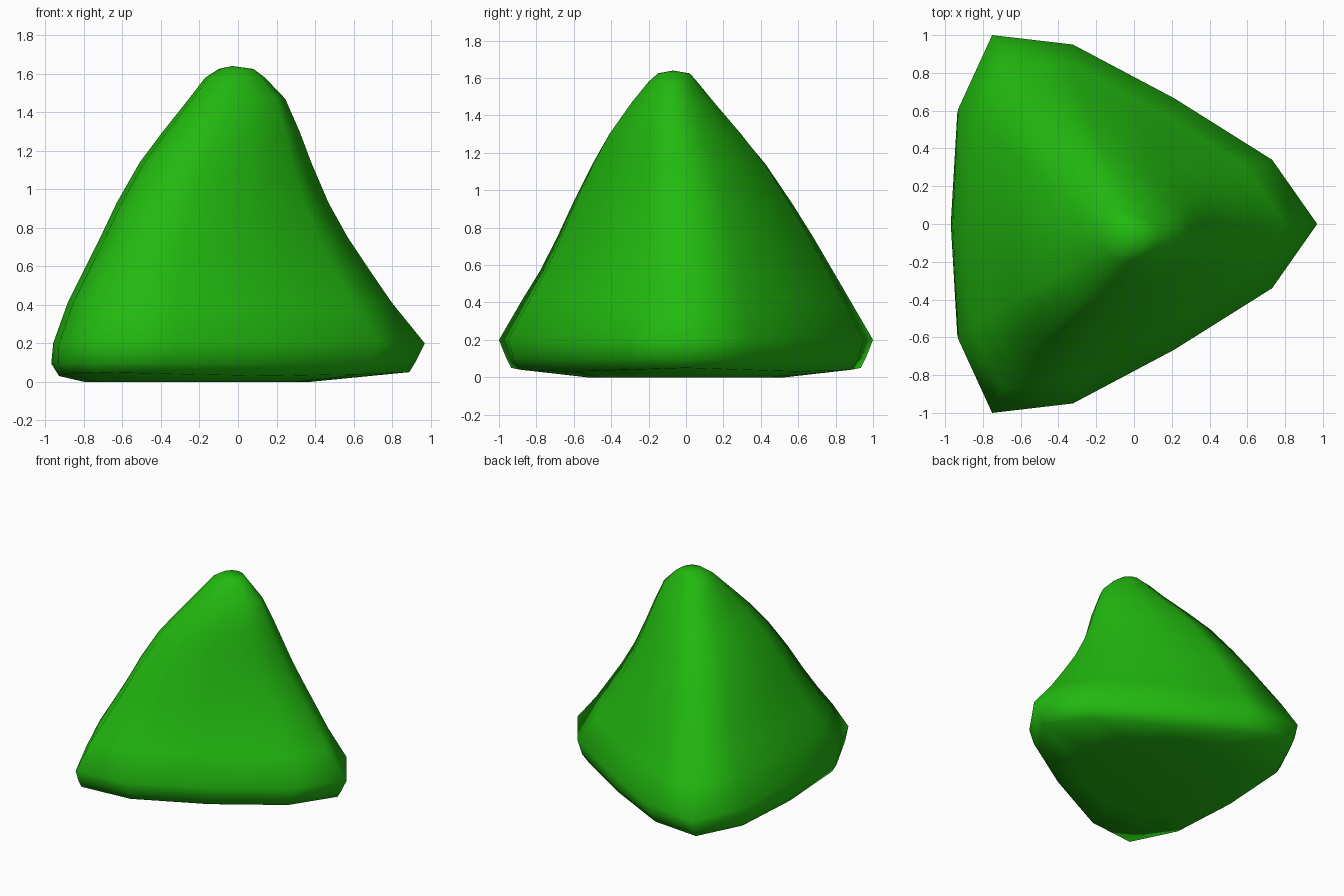
import bpy, bmesh, math

if "Cube" in bpy.data.objects:
    bpy.data.objects.remove(bpy.data.objects["Cube"])

green = bpy.data.materials.new("bright green")
green.diffuse_color = (0.016, 0.485, 0.005, 1)
green.use_nodes = True
green.node_tree.nodes["Principled BSDF"].inputs["Base Color"].default_value = green.diffuse_color

# Rounded-triangle footprint, half of it, mirrored across y
half = [(0.97, 0), (0.73, 0.34), (0.21, 0.665), (-0.33, 0.95), (-0.76, 1.0), (-0.94, 0.61), (-0.97, 0)]
outline = half + [(x, -y) for x, y in half[-2:0:-1]]
N = len(outline)


def fit(vals, lo, hi):
    a, b = min(vals), max(vals)
    return [lo + (v - a) / (b - a) * (hi - lo) for v in vals]


def section(t, x0, x1, y0, y1):
    """Footprint blended towards a circle by t, fitted to the given extents."""
    pts = []
    for i, (x, y) in enumerate(outline):
        a = 2 * math.pi * i / N
        pts.append(((1 - t) * x + t * math.cos(a), (1 - t) * y + t * math.sin(a)))
    return list(zip(fit([p[0] for p in pts], x0, x1), fit([p[1] for p in pts], y0, y1)))


# z at corners, z at edge middles, roundness, x range, y range
levels = [
    (0.00, 0.00, 1.0, -0.80, 0.38, -0.53, 0.53),
    (0.05, 0.03, -0.04, -0.93, 0.89, -0.935, 0.935),
    (0.10, 0.095, 0.05, -0.97, 0.92, -0.96, 0.96),
    (0.20, 0.20, 0.0, -0.96, 0.97, -1.00, 1.00),
    (0.41, 0.41, 0.02, -0.885, 0.80, -0.878, 0.878),
    (0.57, 0.57, 0.05, -0.805, 0.69, -0.78, 0.785),
    (0.75, 0.75, 0.1, -0.715, 0.57, -0.688, 0.68),
    (0.93, 0.93, 0.15, -0.63, 0.47, -0.605, 0.567),
    (1.14, 1.14, 0.22, -0.51, 0.38, -0.50, 0.425),
    (1.30, 1.30, 0.32, -0.39, 0.32, -0.41, 0.295),
    (1.47, 1.47, 0.5, -0.255, 0.245, -0.29, 0.15),
    (1.58, 1.58, 0.7, -0.17, 0.14, -0.20, 0.06),
    (1.625, 1.625, 1.0, -0.10, 0.08, -0.15, 0.02),
]

# Body lofted through the sections
bm = bmesh.new()
rings = []
for zc, zm, t, *ext in levels:
    ring = []
    for i, (x, y) in enumerate(section(t, *ext)):
        w = (0.5 + 0.5 * math.cos(3 * 2 * math.pi * i / N))  # 1 at corners, 0 at edge middles
        ring.append(bm.verts.new((x, y, zm + (zc - zm) * w)))
    rings.append(ring)
for a, b in zip(rings, rings[1:]):
    for i in range(N):
        j = (i + 1) % N
        bm.faces.new((a[i], a[j], b[j], b[i]))

# Flat underside and rounded tip
bm.faces.new(rings[0][::-1])
tip = bm.verts.new((-0.03, -0.07, 1.64))
for i in range(N):
    bm.faces.new((rings[-1][i], rings[-1][(i + 1) % N], tip))
bmesh.ops.recalc_face_normals(bm, faces=bm.faces)
for f in bm.faces:
    f.smooth = True

mesh = bpy.data.meshes.new("rounded_pyramid")
bm.to_mesh(mesh)
bm.free()
mesh.materials.append(green)
bpy.context.collection.objects.link(bpy.data.objects.new("rounded_pyramid", mesh))
